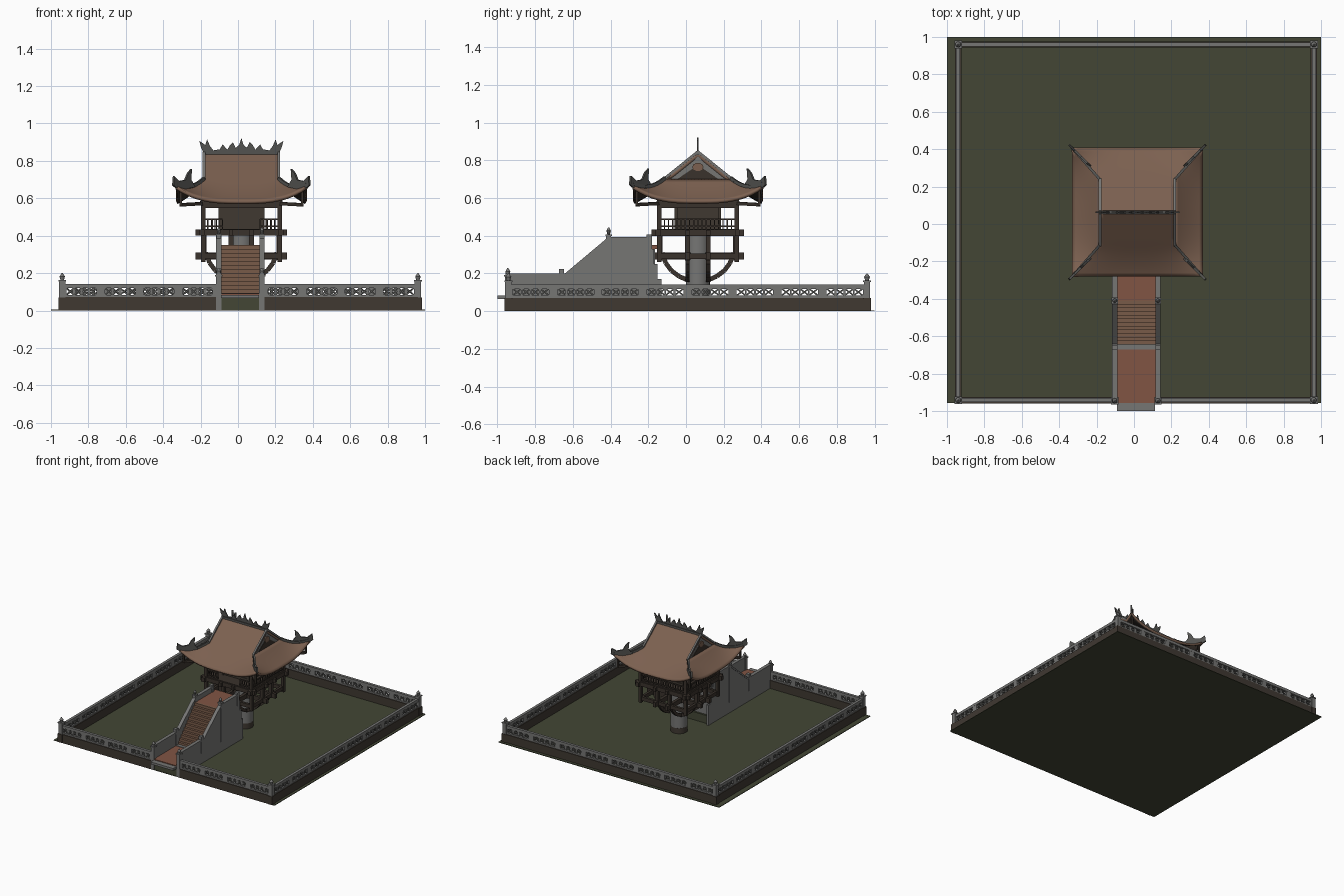
import bpy, bmesh, math
from mathutils import Vector, Matrix

if "Cube" in bpy.data.objects:
    bpy.data.objects.remove(bpy.data.objects["Cube"])


def material(name, r, g, b):
    m = bpy.data.materials.new(name)
    m.diffuse_color = (r, g, b, 1)
    m.use_nodes = True
    m.node_tree.nodes["Principled BSDF"].inputs["Base Color"].default_value = m.diffuse_color
    return m


GREEN = material("pond_green", .056, .062, .035)
STONE = material("stone_grey", .18, .18, .175)
DARKSTONE = material("dark_stone", .085, .085, .08)
WOOD = material("dark_wood", .042, .032, .025)
BASE = material("base_brown", .05, .04, .031)
ROOF = material("roof_brown", .20, .118, .08)
TILE = material("red_tile", .22, .09, .057)
STEP = material("step_brown", .19, .105, .066)


class Part:
    """Collects several primitives into one named object."""
    def __init__(self):
        self.bm = bmesh.new()

    def box(self, x0, x1, y0, y1, z0, z1):
        m = Matrix.Translation(((x0 + x1) / 2, (y0 + y1) / 2, (z0 + z1) / 2))
        bmesh.ops.create_cube(self.bm, size=1, matrix=m @ Matrix.Diagonal((x1 - x0, y1 - y0, z1 - z0, 1)))

    def block(self, x, y, z0, z1, h):
        self.box(x - h, x + h, y - h, y + h, z0, z1)

    def beam(self, p, q, w, h):
        p, q = Vector(p), Vector(q)
        d = q - p
        m = Matrix.Translation((p + q) / 2) @ d.to_track_quat('Z', 'Y').to_matrix().to_4x4()
        bmesh.ops.create_cube(self.bm, size=1, matrix=m @ Matrix.Diagonal((w, h, d.length, 1)))

    def prism(self, pts, off):
        off = Vector(off)
        f = self.bm.faces.new([self.bm.verts.new(Vector(p) - off / 2) for p in pts])
        r = bmesh.ops.extrude_face_region(self.bm, geom=[f])
        bmesh.ops.translate(self.bm, vec=off, verts=[v for v in r['geom'] if isinstance(v, bmesh.types.BMVert)])
        self.bm.faces.new([l.vert for l in f.loops]) if not f.is_valid else None

    def cyl(self, x, y, z0, z1, r0, r1, n=24):
        bmesh.ops.create_cone(self.bm, cap_ends=True, segments=n, radius1=r0, radius2=r1, depth=z1 - z0,
                              matrix=Matrix.Translation((x, y, (z0 + z1) / 2)))

    def done(self, name, *mats, solid=True, smooth=False):
        if solid:
            bmesh.ops.recalc_face_normals(self.bm, faces=self.bm.faces)
        me = bpy.data.meshes.new(name)
        self.bm.to_mesh(me)
        self.bm.free()
        for m in mats:
            me.materials.append(m)
        ob = bpy.data.objects.new(name, me)
        bpy.context.collection.objects.link(ob)
        if smooth:
            bpy.context.view_layer.objects.active = ob
            ob.select_set(True)
            bpy.ops.object.shade_smooth_by_angle(angle=math.radians(35))
            ob.select_set(False)
        return ob


# pond surface
p = Part()
p.box(-1, 1, -.957, 1, 0, .005)
p.done("pond", GREEN)

# enclosing wall: dark base, pierced stone fence, lattice
X0, X1, Y0, Y1, GX0, GX1 = -.94, .962, -.942, .96, -.113, .138
base, fence, lattice = Part(), Part(), Part()


def wall_run(a, b, n):
    a, b = Vector((*a, 0)), Vector((*b, 0))
    at = lambda t, z: a.lerp(b, t) + Vector((0, 0, z))
    L = (b - a).length
    base.beam(at(0, .036), at(1, .036), .034, .07)
    fence.beam(at(0, .076), at(1, .076), .02, .014)
    fence.beam(at(0, .13), at(1, .13), .022, .022)
    for i in range(n + 1):
        t0, t1 = max(0, i / n - .022 / L), min(1, i / n + .022 / L)
        fence.beam(at(t0, .1), at(t1, .1), .02, .05)
    for i in range(n):
        s, e = i / n + .022 / L, (i + 1) / n - .022 / L
        for k in range(4):
            c0, c1 = s + (e - s) * k / 4, s + (e - s) * (k + 1) / 4
            lattice.beam(at(c0, .083), at(c1, .12), .012, .008)
            lattice.beam(at(c0, .12), at(c1, .083), .012, .008)
            if k:
                fence.beam(at(c0, .08), at(c0, .122), .016, .009)


wall_run((X0, Y0), (X0, Y1), 8)
wall_run((X1, Y0), (X1, Y1), 8)
wall_run((X0, Y1), (X1, Y1), 8)
wall_run((X0, Y0), (GX0, Y0), 4)
wall_run((GX1, Y0), (X1, Y0), 4)


# stone post with cap and bud finial
def post(part, x, y, z0, top, h=.015):
    part.block(x, y, z0, top - .04, h)
    part.block(x, y, top - .045, top - .037, h + .004)
    part.cyl(x, y, top - .038, top - .018, h * .55, h * .9, 10)
    part.cyl(x, y, top - .018, top, h * .9, .003, 10)


for x in (X0, X1):
    for y in (Y0, Y1):
        post(fence, x, y, .06, .2, .017)
        base.block(x, y, .002, .07, .021)
base.done("wall_base", BASE)
fence.done("fence", STONE)
lattice.done("fence_lattice", DARKSTONE)

# stairway: landings, steps, side walls, posts
p = Part()
p.box(-.1, .124, -.957, -.65, .07, .09)
p.box(-.1, .124, -.41, -.15, .33, .35)
p.done("landings", TILE)
p = Part()
n = 12
for i in range(n):
    p.box(-.1, .124, -.645 + .235 * i / n, -.41, .09 + .26 * i / n, .09 + .26 * (i + 1) / n)
p.done("steps", STEP)
p = Part()
p.box(-.1, .124, -.955, -.15, .004, .07)
p.done("landing_base", GREEN)
p = Part()
p.box(-.1, .124, -.41, -.165, .07, .33)
p.box(-.09, .113, -1, -.955, .066, .084)
p.box(-.1, .124, -.672, -.645, .07, .094)
side = [(-.957, .004), (-.957, .2), (-.64, .2), (-.41, .393), (-.185, .393), (-.185, .33), (-.17, .33),
        (-.17, .25), (-.15, .25), (-.15, .17), (-.13, .17), (-.13, .004)]
for x in (-.103, .128):
    p.prism([(x, y, z) for y, z in side], (.02, 0, 0))
    for q, r in zip(side[1:4], side[2:5]):
        p.beam((x, q[0], q[1] - .006), (x, r[0], r[1] - .006), .028, .012)
    p.block(x, -.66, .09, .225, .014)
    p.block(x, -.195, .3, .408, .014)
    post(p, x, -.945, .004, .228)
    post(p, x, -.41, .09, .445, .013)
p.done("stair_walls", STONE)

# central pillar
CX, CY = .018, .063
p = Part()
p.cyl(CX, CY, .05, .43, .063, .063, 32)
p.done("pillar", STONE, smooth=True)
p = Part()
p.cyl(CX, CY, .003, .05, .0635, .0635, 32)
p.done("pillar_foot", BASE, smooth=True)

# timber frame under the shrine, mapped to the four directions
frame = Part()


def turn(k, x, y, z):
    for _ in range(k):
        x, y = -y, x
    return (CX + x, CY + y, z)


arc = [(.055, .165), (.1, .185), (.14, .215), (.17, .255), (.19, .31)]
for k in range(4):
    for o in (-.055, .055):
        for a, b in zip(arc, arc[1:]):
            frame.beam(turn(k, a[0], o, a[1]), turn(k, b[0], o, b[1]), .022, .024)
        frame.beam(turn(k, .04, o, .292), turn(k, .245, o, .292), .024, .038)
        frame.beam(turn(k, .04, o, .417), turn(k, .245, o, .417), .022, .03)
        frame.beam(turn(k, .2, o, .27), turn(k, .2, o, .42), .026, .026)
    frame.beam(turn(k, .21, -.245, .417), turn(k, .21, .245, .417), .028, .034)
    frame.beam(turn(k, .2, -.21, .292), turn(k, .2, .21, .292), .02, .03)
    frame.beam(turn(k, .205, .205, .26), turn(k, .205, .205, .6), .024, .024)
    frame.beam(turn(k, .205, -.205, .56), turn(k, .205, .205, .56), .018, .026)
    frame.beam(turn(k, .15, .15, .575), turn(k, .325, .325, .565), .018, .018)
    frame.beam(turn(k, .325, .325, .56), turn(k, .325, .325, .64), .014, .014)
frame.done("timber_frame", WOOD)

# veranda deck, railing and inner room
p = Part()
p.box(CX - .215, CX + .215, CY - .215, CY + .215, .425, .437)
p.box(CX - .22, CX + .22, CY - .22, CY + .22, .568, .585)
p.done("deck_and_ceiling", WOOD)
p = Part()
for k in range(4):
    # the front side (k = 3) keeps an entrance gap
    for s, e in ([(-.2, -.1), (.1, .2)] if k == 3 else [(-.2, .2)]):
        for z in (.45, .488):
            p.beam(turn(k, .205, s, z), turn(k, .205, e, z), .01, .009)
        m = round((e - s) / .022)
        for i in range(m + 1):
            t = s + (e - s) * i / m
            p.beam(turn(k, .205, t, .437), turn(k, .205, t, .488), .006, .006)
p.done("railing", WOOD)
p = Part()
p.box(CX - .115, CX + .115, CY - .115, CY + .115, .437, .575)
for k in range(4):
    p.beam(turn(k, .115, .115, .437), turn(k, .115, .115, .575), .016, .016)
    for z in (.455, .56):
        p.beam(turn(k, .117, -.115, z), turn(k, .117, .115, z), .01, .014)
p.done("inner_room", BASE)

# sweeping hip-and-gable roof
def lower_z(t, u):
    return .70 - .115 * (1.25 * t - .25 * t * t) + .085 * abs(u) ** 3 * t * t


rows = [(.2, .035 * i, .84 - .8 * .035 * i, None) for i in range(5)]
rows += [(.2 + .15 * t, .175 + .17 * t, 0, t) for t in [i / 8 for i in range(9)]]
NU = 20
p = Part()


def sheet(rws, fn):
    g = [[p.bm.verts.new(fn(r, -1 + 2 * j / NU)) for j in range(NU + 1)] for r in rws]
    for a, b in zip(g, g[1:]):
        for j in range(NU):
            p.bm.faces.new((a[j], a[j + 1], b[j + 1], b[j]))


height = lambda r, u: r[2] if r[3] is None else lower_z(r[3], u)
for s in (-1, 1):
    sheet(rows, lambda r, u: (CX + u * r[0], CY + s * r[1], height(r, u)))
    sheet(rows[5:], lambda r, u: (CX + s * r[0], CY + u * r[1], height(r, u)))
bmesh.ops.remove_doubles(p.bm, verts=p.bm.verts, dist=.0005)
for f in p.bm.faces:
    f.normal_update()
    if f.normal.z < 0:
        f.normal_flip()
roof = p.done("roof", ROOF, WOOD, solid=False, smooth=True)
mod = roof.modifiers.new("thickness", 'SOLIDIFY')
mod.thickness, mod.offset, mod.material_offset = .018, -1, 1

# gables, with dark inset and carved boss
g, d, b = Part(), Part(), Part()
for s in (-1, 1):
    x = CX + s * .19
    g.prism([(x, CY - .17, .695), (x, CY + .17, .695), (x, CY, .832)], (.012, 0, 0))
    d.prism([(x + s * .007, CY - .11, .70), (x + s * .007, CY + .11, .70), (x + s * .007, CY, .775)], (.006, 0, 0))
    b.prism([(x + s * .01, CY + .03 * math.cos(i * math.pi / 5), .765 + .022 * math.sin(i * math.pi / 5))
             for i in range(10)], (.008, 0, 0))
    for e in (-1, 1):
        g.beam((CX + s * .2, CY, .846), (CX + s * .2, CY + e * .178, .703), .014, .014)
g.done("gables", STONE)
d.done("gable_insets", WOOD)
b.done("gable_bosses", ROOF)

# hip ridges and upturned corner horns
p = Part()
horn = [(.25, .66), (.272, .70), (.268, .757), (.287, .735), (.302, .698), (.335, .692), (.362, .718),
        (.366, .67), (.35, .655), (.30, .65)]
for sx in (-1, 1):
    for sy in (-1, 1):
        path = [(CX + sx * r[0], CY + sy * r[1], lower_z(r[3], 1) + .006) for r in rows[5:]]
        for q, r in zip(path, path[1:]):
            p.beam(q, r, .014, .018)
        p.prism([(CX + sx * o, CY + sy * (o - .005), z) for o, z in horn], (sy * .009, -sx * .009, 0))
p.done("hip_ridges", DARKSTONE)

# main ridge with paired beasts and central flame
p = Part()
p.box(CX - .206, CX + .206, CY - .009, CY + .009, .828, .85)
half = [(.012, .885), (.03, .87), (.045, .9), (.06, .885), (.075, .86), (.1, .888), (.115, .862), (.15, .856),
        (.168, .88), (.183, .915), (.193, .885), (.225, .907), (.215, .87), (.2, .84)]
outline = [(0, .922)] + half + [(-x, z) for x, z in reversed(half)]
p.prism([(CX + x, CY, z) for x, z in outline], (0, .008, 0))
p.done("roof_ridge_ornament", DARKSTONE)
